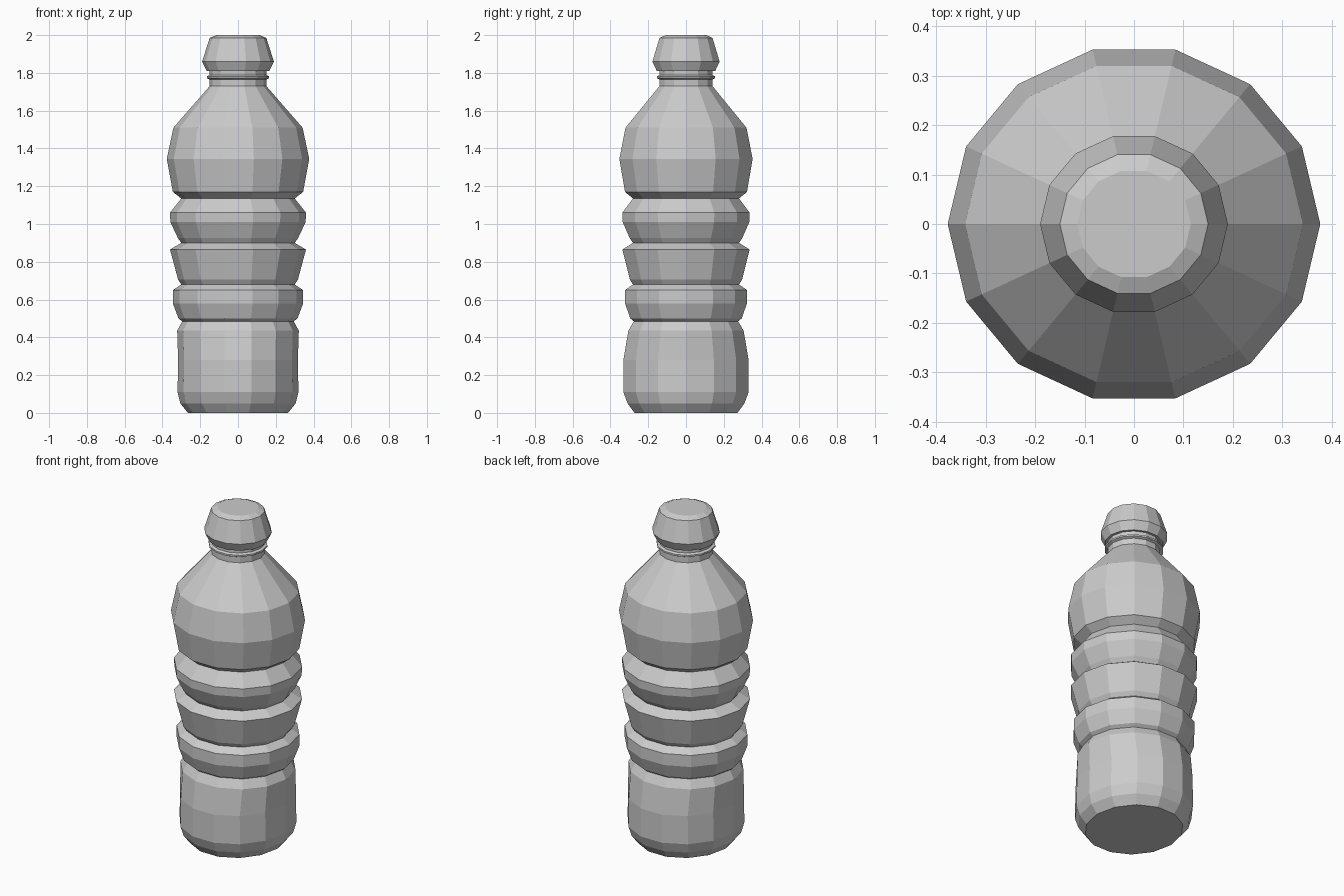
import bpy, bmesh, math

if "Cube" in bpy.data.objects:
    bpy.data.objects.remove(bpy.data.objects["Cube"])

SIDES = 14
Y_SCALE = 0.96


def lathe(name, profile):
    """Flat-faceted turned part; profile rows are (z, x radius[, y radius])."""
    bm = bmesh.new()
    rings = []
    for z, rx, *rest in profile:
        ry = rest[0] if rest else rx * Y_SCALE
        rings.append([bm.verts.new((rx * math.cos(2 * math.pi * i / SIDES),
                                    ry * math.sin(2 * math.pi * i / SIDES), z))
                      for i in range(SIDES)])
    for low, high in zip(rings, rings[1:]):
        for i in range(SIDES):
            j = (i + 1) % SIDES
            bm.faces.new((low[i], low[j], high[j], high[i]))
    bm.faces.new(rings[0][::-1])
    bm.faces.new(rings[-1])
    mesh = bpy.data.meshes.new(name)
    bm.to_mesh(mesh)
    bm.free()
    obj = bpy.data.objects.new(name, mesh)
    bpy.context.collection.objects.link(obj)
    return obj


# Base grip bulges front to back, then three ribs, shoulder and neck
base = [(0.0, 0.265, 0.28), (0.05, 0.305, 0.317), (0.11, 0.32, 0.34),
        (0.28, 0.317, 0.34), (0.435, 0.322, 0.313)]
ribs = [(0.485, 0.295), (0.50, 0.315), (0.58, 0.345), (0.65, 0.345),
        (0.68, 0.30), (0.705, 0.317), (0.865, 0.36),
        (0.90, 0.30), (0.925, 0.318), (1.01, 0.358), (1.06, 0.36),
        (1.135, 0.30)]
shoulder = [(1.17, 0.345), (1.345, 0.377), (1.51, 0.342), (1.73, 0.15)]
neck = [(1.765, 0.15), (1.772, 0.165), (1.782, 0.165), (1.789, 0.15),
        (1.82, 0.15)]
lathe("bottle_body", base + ribs + shoulder + neck)

# Screw cap
lathe("bottle_cap", [(1.81, 0.165), (1.86, 0.19), (1.985, 0.15), (2.0, 0.115)])
